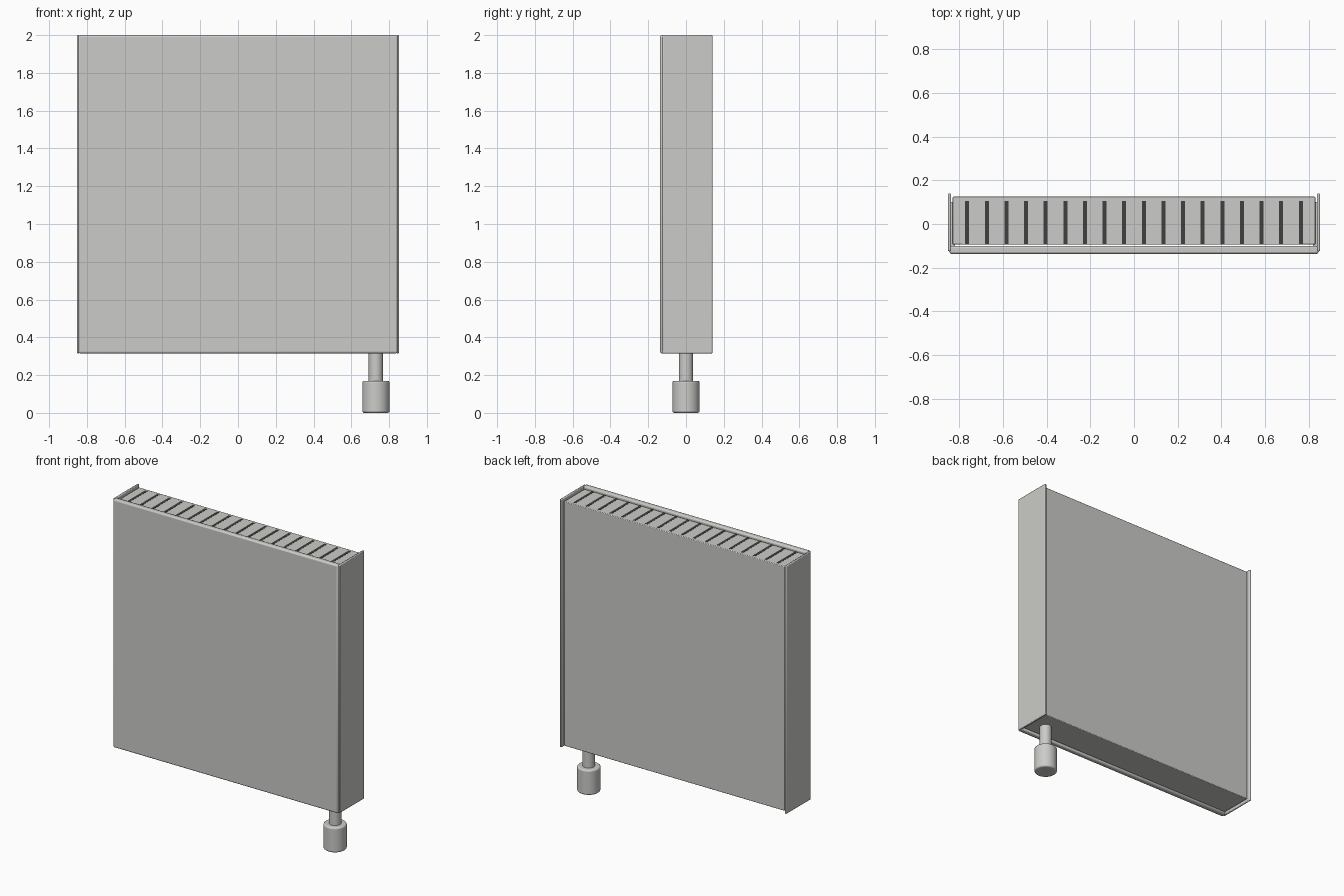
import bpy, bmesh, math
from mathutils import Vector

cube = bpy.data.objects.get("Cube")
if cube:
    bpy.data.objects.remove(cube, do_unlink=True)


def material(name, rgb):
    mat = bpy.data.materials.new(name)
    mat.use_nodes = True
    mat.diffuse_color = (*rgb, 1)
    mat.node_tree.nodes["Principled BSDF"].inputs["Base Color"].default_value = (*rgb, 1)
    return mat


enamel = material("pale grey enamel", (0.6, 0.6, 0.58))
dark = material("dark slot", (0.05, 0.05, 0.05))


def finish(name, bm, mat, bevel, segments=2):
    mesh = bpy.data.meshes.new(name)
    bm.to_mesh(mesh)
    bm.free()
    mesh.materials.append(mat)
    obj = bpy.data.objects.new(name, mesh)
    bpy.context.collection.objects.link(obj)
    if bevel:
        mod = obj.modifiers.new("soft edges", "BEVEL")
        mod.width, mod.segments = bevel, segments
        mod.limit_method = "ANGLE"
    bpy.ops.object.select_all(action="DESELECT")
    obj.select_set(True)
    bpy.context.view_layer.objects.active = obj
    bpy.ops.object.shade_smooth_by_angle(angle=math.radians(35))
    return obj


def box(name, low, high, mat=enamel, bevel=0.0):
    bm = bmesh.new()
    bmesh.ops.create_cube(bm, size=1)
    low, high = Vector(low), Vector(high)
    for v in bm.verts:
        v.co = (low + high) / 2 + v.co * (high - low)
    return finish(name, bm, mat, bevel)


def cylinder(name, x, radius, z0, z1, bevel=0.0):
    bm = bmesh.new()
    bmesh.ops.create_cone(bm, cap_ends=True, segments=32, radius1=radius,
                          radius2=radius, depth=z1 - z0)
    bmesh.ops.translate(bm, vec=(x, 0, (z0 + z1) / 2), verts=bm.verts)
    return finish(name, bm, enamel, bevel, 3)


# Heating body between the cover panels
BOTTOM, TOP, CORE_TOP = 0.315, 2.0, 1.985
box("radiator_core", (-0.83, -0.095, BOTTOM + 0.01), (0.83, 0.125, CORE_TOP), bevel=0.004)

# Front cover and the two side covers
box("front_panel", (-0.845, -0.137, BOTTOM), (0.845, -0.1, TOP), bevel=0.009)
for side, name in ((-1, "right_side_panel"), (1, "left_side_panel")):
    xs = sorted((side * 0.838, side * 0.852))
    box(name, (xs[0], -0.125, BOTTOM), (xs[1], 0.14, TOP), bevel=0.005)

# Concealed strips joining the covers to the core
for side, name in ((-1, "right_bracket"), (1, "left_bracket")):
    xs = sorted((side * 0.82, side * 0.842))
    box(name, (xs[0], -0.11, BOTTOM + 0.02), (xs[1], 0.1, CORE_TOP - 0.02))

# Row of ventilation slots in the top
SLOTS = 18
for i in range(SLOTS):
    x = -0.764 + i * 1.528 / (SLOTS - 1)
    box(f"vent_slot_{i + 1}", (x - 0.009, -0.092, CORE_TOP - 0.004),
        (x + 0.009, 0.106, CORE_TOP + 0.001), dark)

# Supply pipe and valve head
cylinder("supply_pipe", 0.73, 0.038, 0.15, BOTTOM + 0.03)
cylinder("valve_head", 0.73, 0.072, 0.0, 0.17, 0.01)
